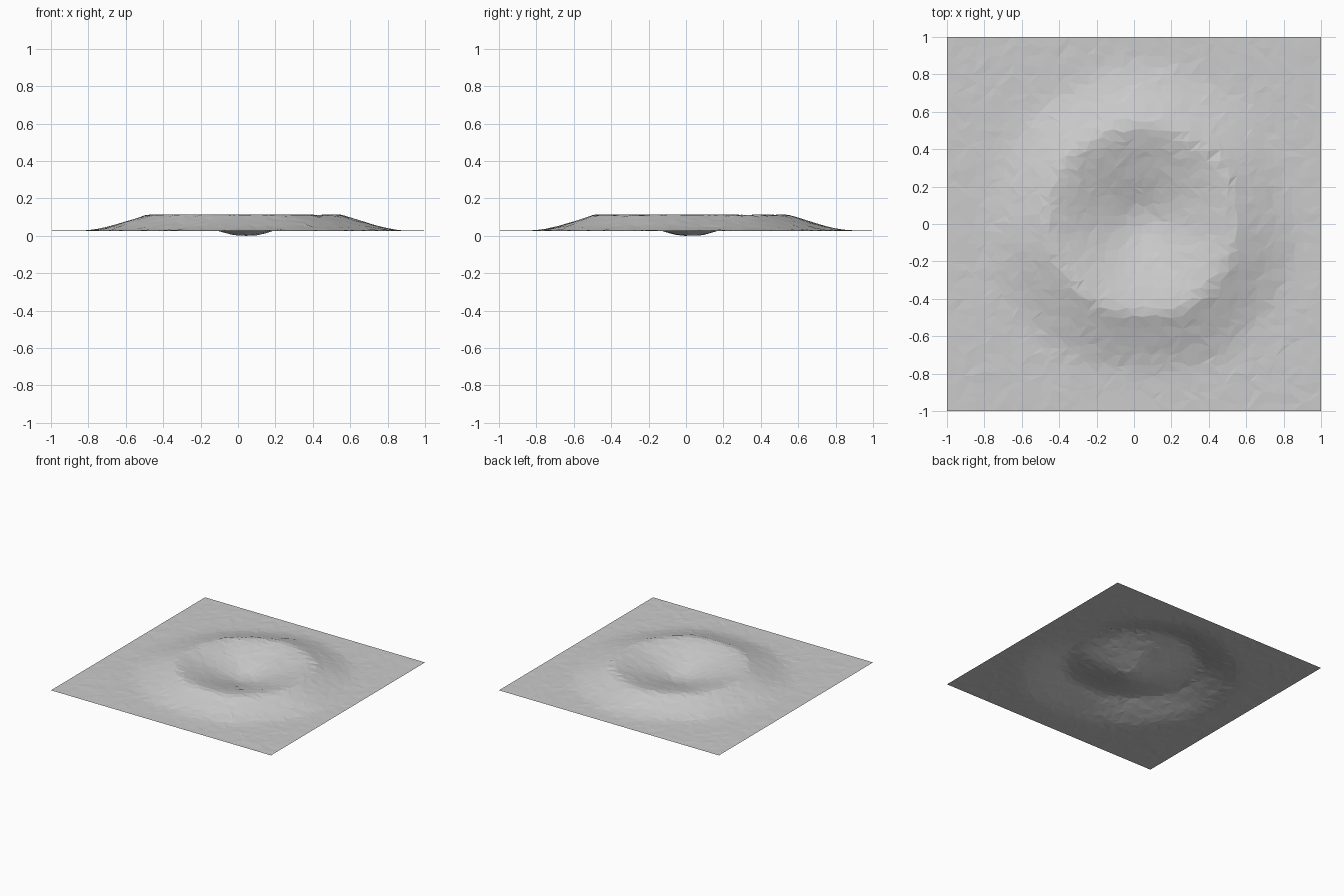
import bpy, bmesh, math, random
from mathutils import Vector

random.seed(4)
cube = bpy.data.objects.get("Cube")
if cube:
    bpy.data.objects.remove(cube, do_unlink=True)

CELLS = 40
GROUND = 0.036
CENTRE = Vector((0.04, 0.02))
# Crater cross-section: radius, height
PROFILE = [(0, 0.006), (0.07, 0.012), (0.15, 0.035), (0.27, 0.071), (0.4, 0.107),
           (0.48, 0.123), (0.52, 0.122), (0.6, 0.095), (0.72, 0.059), (0.8, 0.041),
           (0.86, GROUND)]


def crater_height(r):
    for (r0, z0), (r1, z1) in zip(PROFILE, PROFILE[1:]):
        if r <= r1:
            return z0 + (z1 - z0) * (r - r0) / (r1 - r0)
    return GROUND


# Grey stone
stone = bpy.data.materials.new("grey stone")
stone.use_nodes = True
stone.diffuse_color = (0.6, 0.6, 0.6, 1)
stone.node_tree.nodes["Principled BSDF"].inputs["Base Color"].default_value = (0.6, 0.6, 0.6, 1)

# Square sheet of ground with an uneven grid, shaped into a crater
bm = bmesh.new()
bmesh.ops.create_grid(bm, x_segments=CELLS, y_segments=CELLS, size=1)
step = 2 / CELLS
for v in bm.verts:
    on_edge = max(abs(v.co.x), abs(v.co.y)) > 0.999
    if not on_edge:
        v.co.x += random.uniform(-0.3, 0.3) * step
        v.co.y += random.uniform(-0.3, 0.3) * step
    offset = v.co.xy - CENTRE
    angle = math.atan2(offset.y, offset.x)
    wobble = 1 + 0.012 * math.sin(3 * angle + 1) + 0.01 * math.sin(7 * angle)
    v.co.z = crater_height(offset.length * wobble)
    if not on_edge:
        v.co.z += random.uniform(-0.0015, 0.0015)

# Split the cells along random diagonals for a faceted surface
for face in list(bm.faces):
    a, b, c, d = face.verts
    bmesh.utils.face_split(face, *random.choice([(a, c), (b, d)]))

# Rest the lowest point on the floor
low = min(v.co.z for v in bm.verts)
for v in bm.verts:
    v.co.z -= low

mesh = bpy.data.meshes.new("crater_ground")
bm.to_mesh(mesh)
bm.free()
mesh.materials.append(stone)
ground = bpy.data.objects.new("crater_ground", mesh)
bpy.context.collection.objects.link(ground)
